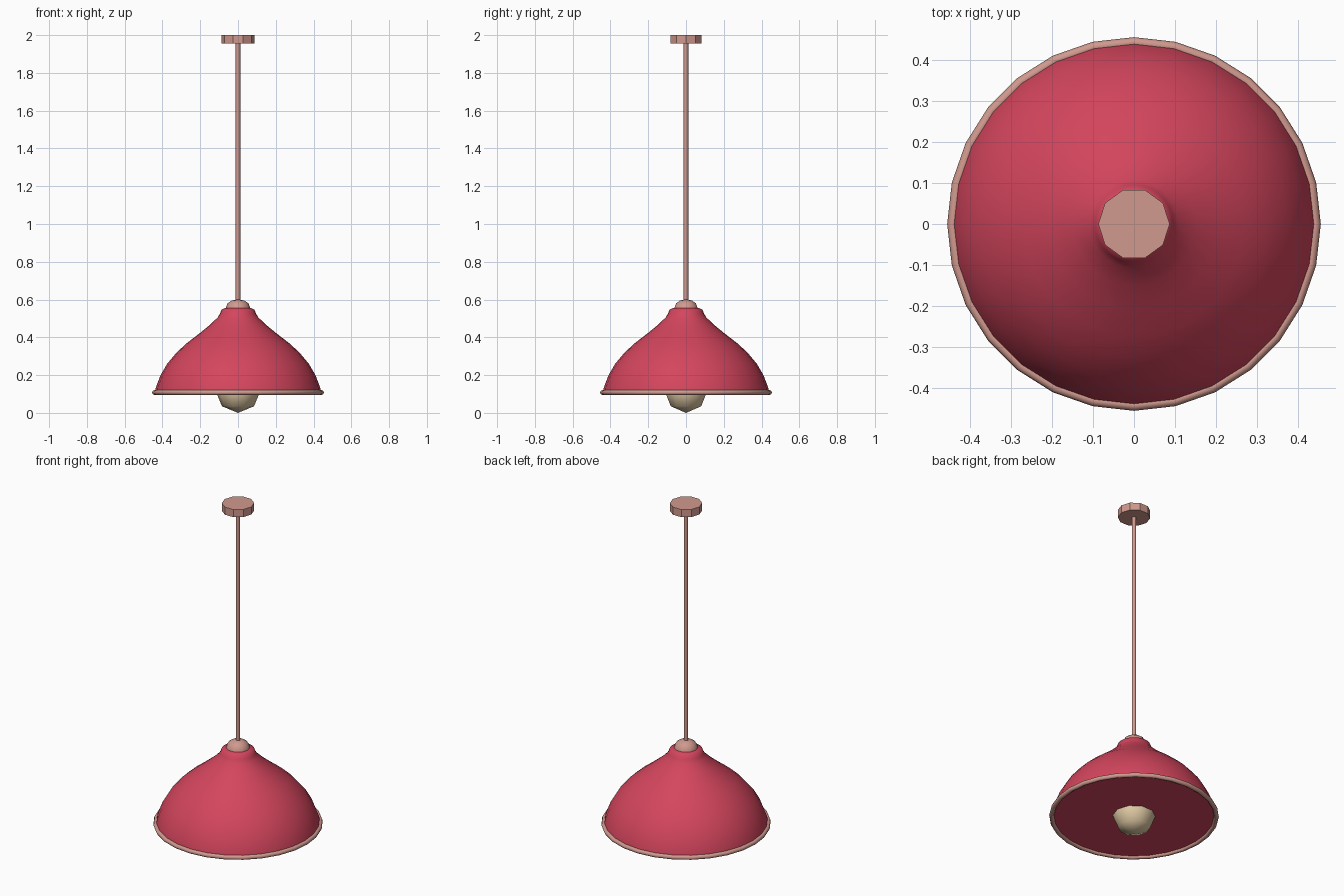
import bpy, bmesh, math

if "Cube" in bpy.data.objects:
    bpy.data.objects.remove(bpy.data.objects["Cube"])


def material(name, rgb):
    m = bpy.data.materials.new(name)
    m.diffuse_color = (*rgb, 1)
    m.use_nodes = True
    m.node_tree.nodes["Principled BSDF"].inputs["Base Color"].default_value = m.diffuse_color
    return m


RED = material("red_enamel", (0.66, 0.06, 0.11))
PINK = material("dusty_pink", (0.63, 0.32, 0.27))
CREAM = material("warm_glass", (0.72, 0.57, 0.36))


def lathe(name, profile, sides, mat, smooth=40, closed=False):
    """Revolve (radius, z) points around the z axis; radius 0 makes a pole."""
    bm = bmesh.new()
    rings = []
    for r, z in profile:
        if r == 0:
            rings.append([bm.verts.new((0, 0, z))] * sides)
        else:
            rings.append([bm.verts.new((r * math.cos(2 * math.pi * i / sides),
                                        r * math.sin(2 * math.pi * i / sides), z))
                          for i in range(sides)])
    pairs = list(zip(rings, rings[1:]))
    if closed:
        pairs.append((rings[-1], rings[0]))
    for a, b in pairs:
        for i in range(sides):
            j = (i + 1) % sides
            bm.faces.new(list(dict.fromkeys((a[i], a[j], b[j], b[i]))))
    bmesh.ops.recalc_face_normals(bm, faces=bm.faces)
    mesh = bpy.data.meshes.new(name)
    bm.to_mesh(mesh)
    bm.free()
    mesh.materials.append(mat)
    ob = bpy.data.objects.new(name, mesh)
    bpy.context.collection.objects.link(ob)
    bpy.ops.object.select_all(action='DESELECT')
    ob.select_set(True)
    bpy.context.view_layer.objects.active = ob
    bpy.ops.object.shade_smooth_by_angle(angle=math.radians(smooth))
    return ob


# Ceiling canopy and hanging rod
lathe("ceiling_canopy", [(0, 1.955), (0.087, 1.955), (0.087, 2.0), (0, 2.0)], 10, PINK, 30)
lathe("rod", [(0, 0.57), (0.012, 0.57), (0.012, 1.96), (0, 1.96)], 8, PINK, 50)

# Domed cap joining rod and shade
lathe("shade_cap", [(0, 0.53), (0.068, 0.53), (0.065, 0.555), (0.055, 0.58),
                    (0.035, 0.594), (0, 0.602)], 10, PINK)

# Bell shade, closed underneath by a flat panel
lathe("shade", [(0, 0.108), (0.44, 0.108), (0.435, 0.135), (0.41, 0.20), (0.375, 0.26),
                (0.325, 0.32), (0.27, 0.37), (0.205, 0.42), (0.15, 0.465),
                (0.108, 0.505), (0.095, 0.525), (0.088, 0.545), (0.07, 0.555),
                (0, 0.555)], 28, RED, 50)

# Rounded rim around the shade opening
rim = [(0.442 + 0.013 * math.cos(a), 0.108 + 0.013 * math.sin(a))
       for a in (2 * math.pi * i / 8 for i in range(8))]
lathe("shade_rim", rim, 28, PINK, 60, closed=True)

# Low-poly round bulb
bulb = [(0.12 * math.sin(a), 0.12 - 0.12 * math.cos(a))
        for a in (math.pi * i / 4 for i in range(1, 4))]
lathe("bulb", [(0, 0)] + bulb + [(0, 0.24)], 10, CREAM, 60)
